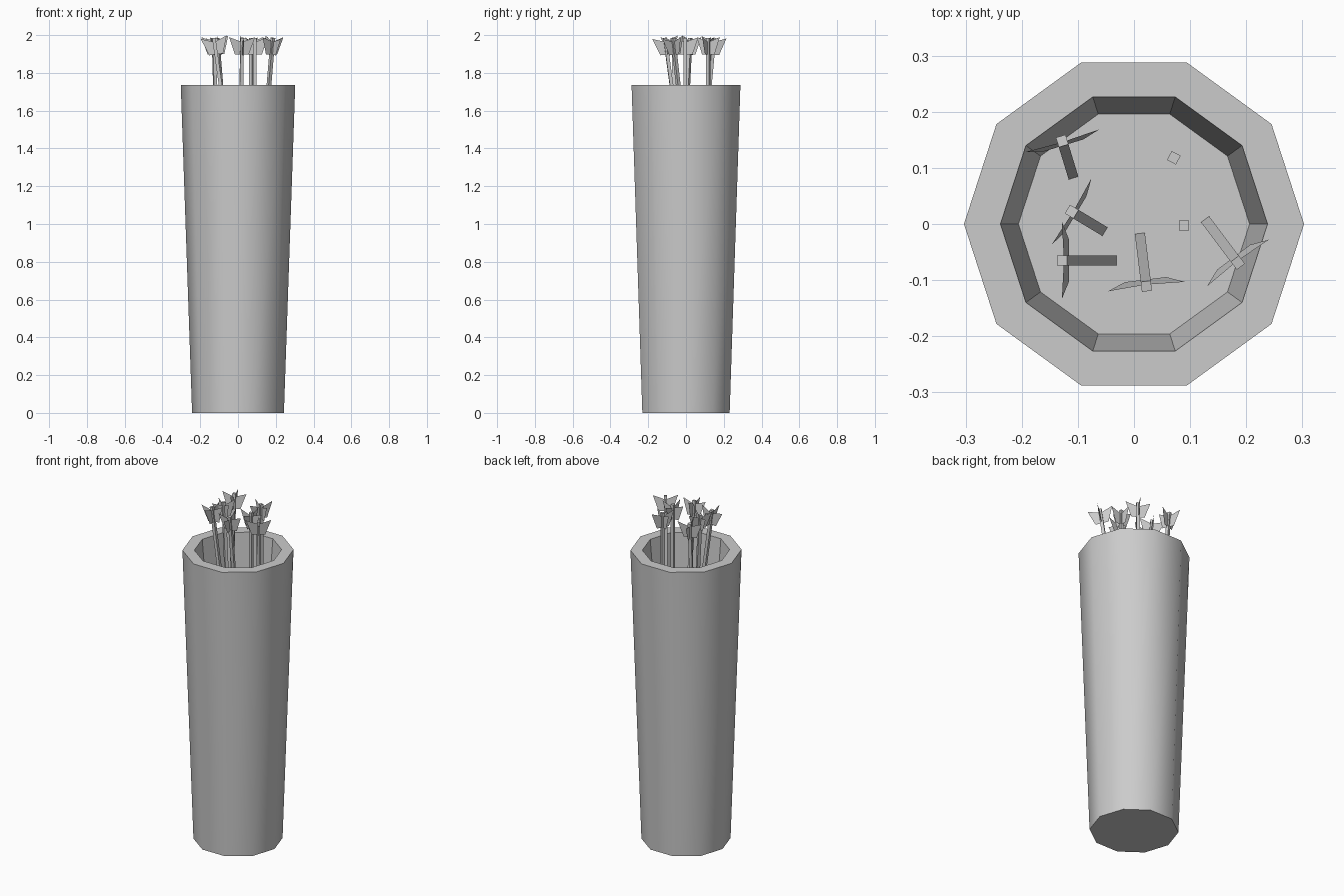
import bpy, bmesh, math
from mathutils import Matrix, Vector

if "Cube" in bpy.data.objects:
    bpy.data.objects.remove(bpy.data.objects["Cube"])

SIDES = 10
FLOOR_Z = 1.36
TOP_Z = 1.985


def make_object(name, bm):
    mesh = bpy.data.meshes.new(name)
    bm.to_mesh(mesh)
    bm.free()
    ob = bpy.data.objects.new(name, mesh)
    bpy.context.collection.objects.link(ob)
    return ob


# Quiver: tapered ten-sided tube, profile as (radius, z) from base to inner floor
bm = bmesh.new()
rings = []
for r, z in [(0.243, 0), (0.303, 1.735), (0.238, 1.735), (0.206, FLOOR_Z)]:
    angles = [2 * math.pi * i / SIDES for i in range(SIDES)]
    rings.append([bm.verts.new((r * math.cos(a), r * math.sin(a), z)) for a in angles])
for k in range(len(rings) - 1):
    lo, hi = rings[k], rings[k + 1]
    for i in range(SIDES):
        j = (i + 1) % SIDES
        face = bm.faces.new((lo[i], lo[j], hi[j], hi[i]))
        face.smooth = (k == 0)  # only the outer wall is smooth
bm.faces.new(rings[0][::-1])
bm.faces.new(rings[-1])
# Hard rims at the base and mouth
for ring in rings[:2]:
    for i in range(SIDES):
        bm.edges.get((ring[i], ring[(i + 1) % SIDES])).smooth = False
make_object("quiver_body", bm)


# Arrow: square shaft with four flat flared vanes, leaning in its own plane
def arrow(index, x, y, lean, yaw_deg):
    bm = bmesh.new()
    tilt = math.atan2(lean, TOP_Z - FLOOR_Z)
    length = (TOP_Z - FLOOR_Z) / math.cos(tilt)
    bmesh.ops.create_cube(bm, size=1, matrix=Matrix.Translation((0, 0, -length / 2))
                          @ Matrix.Diagonal((0.018, 0.018, length, 1)))
    profile = [(0, -0.088), (0.037, -0.088), (0.069, 0.004), (0, -0.022)]
    for q in range(4):
        turn = Matrix.Rotation(q * math.pi / 2, 3, 'Z')
        bm.faces.new([bm.verts.new(turn @ Vector((px, 0, pz))) for px, pz in profile])
    bm.transform(Matrix.Translation((x, y, TOP_Z))
                 @ Matrix.Rotation(math.radians(yaw_deg), 4, 'Z')
                 @ Matrix.Rotation(-tilt, 4, 'Y'))
    make_object(f"arrow_{index}", bm)


# x, y of the tail, sideways lean towards the yaw direction, yaw
ARROWS = [
    (-0.128, -0.065, 0.088, 0),
    (-0.111, 0.022, 0.060, -31),
    (-0.128, 0.148, 0.060, -73),
    (0.022, -0.111, 0.086, 97),
    (0.185, -0.069, 0.088, 127),
    (0.071, 0.118, 0, -28),
    (0.089, -0.003, 0, 0),
]
for n, data in enumerate(ARROWS, 1):
    arrow(n, *data)
